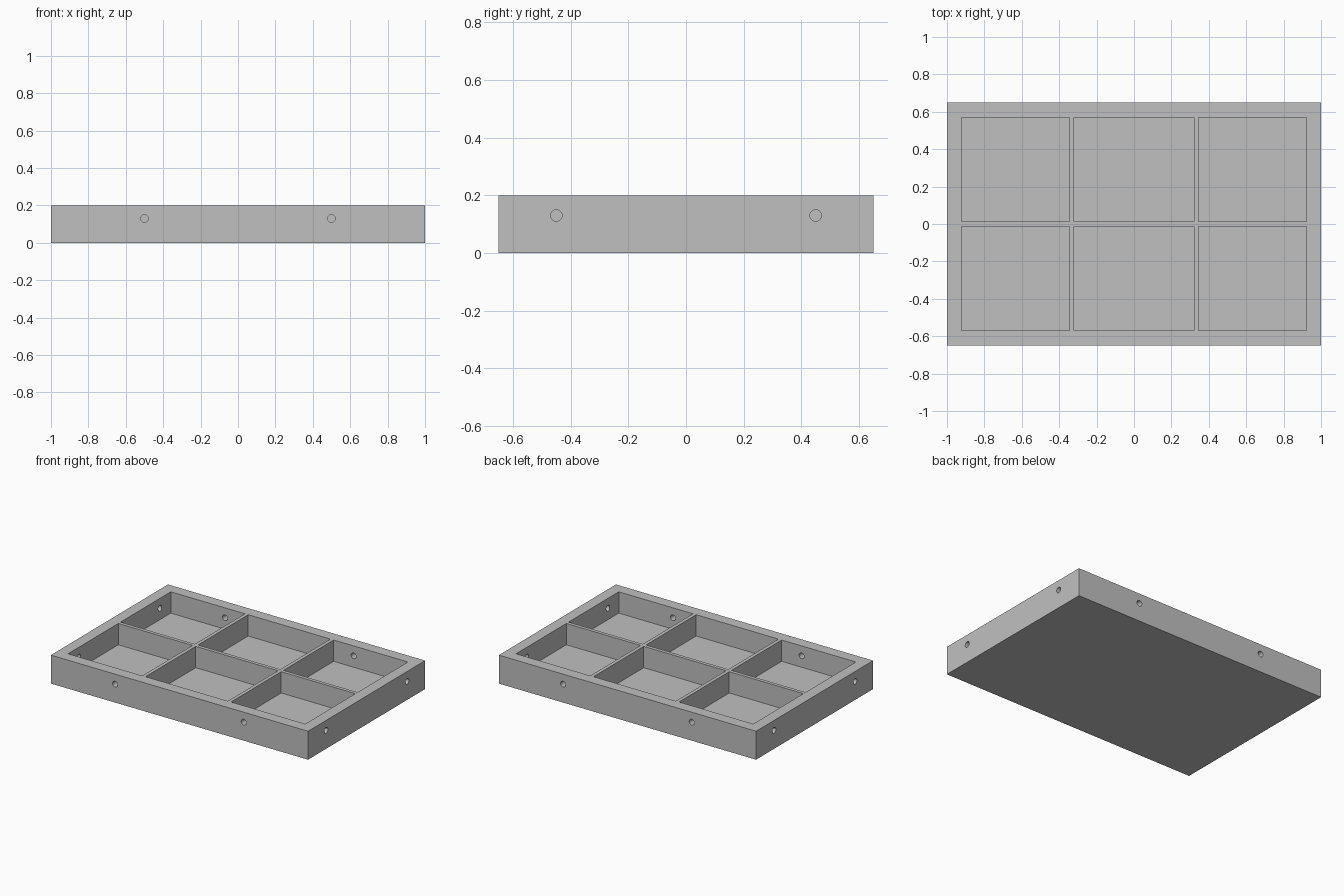
import bpy
import math

cube = bpy.data.objects.get("Cube")
if cube:
    bpy.data.objects.remove(cube, do_unlink=True)

LENGTH, WIDTH, HEIGHT = 2.0, 1.3, 0.2
FLOOR = 0.05
HOLE_RADIUS, HOLE_Z = 0.02, 0.13

grey = bpy.data.materials.new("light grey")
grey.use_nodes = True
colour = (0.527, 0.527, 0.527, 1)
grey.diffuse_color = colour
grey.node_tree.nodes["Principled BSDF"].inputs["Base Color"].default_value = colour


def box(name, low, high):
    """Axis-aligned box between two corners."""
    bpy.ops.mesh.primitive_cube_add(size=1, location=[(a + b) / 2 for a, b in zip(low, high)])
    obj = bpy.context.object
    obj.name = name
    obj.scale = [b - a for a, b in zip(low, high)]
    bpy.ops.object.transform_apply(location=True, rotation=True, scale=True)
    obj.data.materials.append(grey)
    return obj


def drill(name, location, rotation):
    """Horizontal cylinder that bores through one outer wall."""
    bpy.ops.mesh.primitive_cylinder_add(vertices=32, radius=HOLE_RADIUS, depth=0.3,
                                        location=location, rotation=rotation)
    obj = bpy.context.object
    obj.name = name
    obj.data.materials.append(grey)
    return obj


# Solid block of the tray
tray = box("compartment_tray", (-LENGTH / 2, -WIDTH / 2, 0), (LENGTH / 2, WIDTH / 2, HEIGHT))

# Six compartments, three columns by two rows
cutters = []
for x0, x1 in ((-0.922, -0.345), (-0.32, 0.32), (0.345, 0.922)):
    for y0, y1 in ((-0.57, -0.0125), (0.0125, 0.57)):
        cutters.append(box("compartment_cutter", (x0, y0, FLOOR), (x1, y1, HEIGHT + 0.1)))

# Two screw holes through each outer wall
quarter = math.pi / 2
for side in (-1, 1):
    for end in (-1, 1):
        cutters.append(drill("long_wall_hole_cutter",
                             (end * 0.5, side * WIDTH / 2, HOLE_Z), (quarter, 0, 0)))
        cutters.append(drill("short_wall_hole_cutter",
                             (side * LENGTH / 2, end * 0.45, HOLE_Z), (0, quarter, 0)))

# Cut everything out of the block
for cutter in cutters:
    cutter.hide_render = True
    cut = tray.modifiers.new(cutter.name, "BOOLEAN")
    cut.operation = "DIFFERENCE"
    cut.solver = "EXACT"
    cut.object = cutter

bpy.ops.object.select_all(action="DESELECT")
tray.select_set(True)
bpy.context.view_layer.objects.active = tray
for name in [m.name for m in tray.modifiers]:
    bpy.ops.object.modifier_apply(modifier=name)
for cutter in cutters:
    bpy.data.objects.remove(cutter, do_unlink=True)

# Round hole walls, crisp box edges
bpy.ops.object.shade_smooth_by_angle(angle=math.radians(30))
